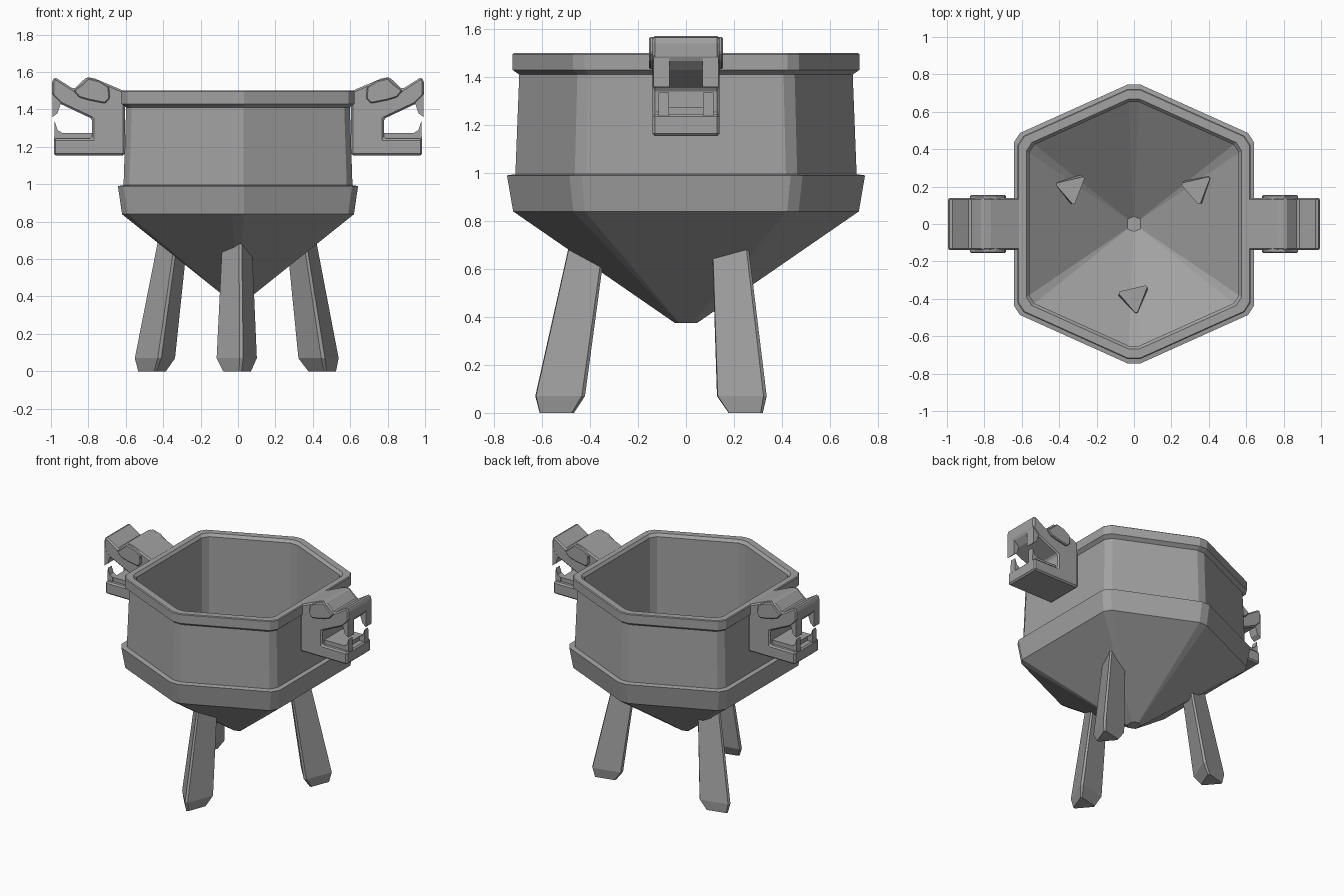
import bpy, bmesh
from mathutils import Vector

cube = bpy.data.objects.get("Cube")
if cube:
    bpy.data.objects.remove(cube, do_unlink=True)

metal = bpy.data.materials.new("grey_metal")
metal.use_nodes = True
GREY = (0.36, 0.36, 0.36, 1)
metal.diffuse_color = GREY
metal.node_tree.nodes["Principled BSDF"].inputs["Base Color"].default_value = GREY


def finish(name, bm, bevel=0, mirror=False):
    bmesh.ops.recalc_face_normals(bm, faces=bm.faces[:])
    mesh = bpy.data.meshes.new(name)
    bm.to_mesh(mesh)
    bm.free()
    mesh.materials.append(metal)
    ob = bpy.data.objects.new(name, mesh)
    bpy.context.collection.objects.link(ob)
    if bevel:
        mod = ob.modifiers.new("bevel", 'BEVEL')
        mod.width, mod.segments, mod.limit_method = bevel, 1, 'ANGLE'
    if mirror:
        ob.modifiers.new("mirror", 'MIRROR').use_axis[0] = True
    return ob


def chamfer(corners, cut):
    """Cut each corner of a polygon, giving two points per corner."""
    pts = [Vector(c) for c in corners]
    out = []
    for i, p in enumerate(pts):
        for q in (pts[i - 1], pts[(i + 1) % len(pts)]):
            out.append(p + (q - p).normalized() * cut)
    return out


def loft(name, rings):
    """Skin a list of rings and cap both ends."""
    bm = bmesh.new()
    loops = [[bm.verts.new(p) for p in ring] for ring in rings]
    for a, b in zip(loops, loops[1:]):
        for i in range(len(a)):
            j = (i + 1) % len(a)
            bm.faces.new((a[i], a[j], b[j], b[i]))
    bm.faces.new(loops[0])
    bm.faces.new(loops[-1])
    return finish(name, bm)


def slab(name, outline, y0, y1, bevel=0):
    """Extrude an x-z outline along y, with a mirrored copy on the other handle."""
    bm = bmesh.new()
    face = bm.faces.new([bm.verts.new((x, y0, z)) for x, z in outline])
    new = bmesh.ops.extrude_face_region(bm, geom=[face])["geom"]
    bmesh.ops.translate(bm, vec=(0, y1 - y0, 0),
                        verts=[v for v in new if isinstance(v, bmesh.types.BMVert)])
    return finish(name, bm, bevel, True)


# Six-sided bowl: outside, band, rim and cavity in one section
HEX = [(1, 0.735), (0, 1.185), (-1, 0.735), (-1, -0.735), (0, -1.185), (1, -0.735)]
hexagon = chamfer(HEX, 0.055)
section = [(0.04, 0.375), (0.62, 0.84), (0.642, 0.99), (0.612, 0.995), (0.598, 1.41),
           (0.622, 1.43), (0.622, 1.495), (0.617, 1.5), (0.575, 1.5), (0.56, 1.48),
           (0.56, 0.87), (0.035, 0.45)]
loft("bowl", [[(p.x * a, p.y * a, z) for p in hexagon] for a, z in section])

# Three splayed, tapered legs of triangular section
triangle = chamfer([(-0.092, 0.024), (0.078, 0.064), (0.015, -0.1)], 0.014)
for name, dx, dy in (("front_leg", 0, -1), ("back_left_leg", 0.866, 0.5),
                     ("back_right_leg", -0.866, 0.5)):
    rings = []
    for z, radius, size in ((0, 0.525, 0.95), (0.07, 0.505, 1.38), (0.76, 0.387, 0.97)):
        rings.append([(p.x * size + dx * radius, p.y * size + dy * radius, z)
                      for p in triangle])
    loft(name, rings)

# Beast-head handles
slab("handle_heads", [(0.605, 1.155), (0.985, 1.155), (0.985, 1.245), (0.78, 1.245),
                      (0.78, 1.35), (0.95, 1.43), (0.995, 1.475), (0.995, 1.55),
                      (0.98, 1.573), (0.877, 1.508), (0.81, 1.573), (0.765, 1.565),
                      (0.605, 1.497)], -0.14, 0.14, 0.01)
slab("tongues", [(0.77, 1.24), (0.94, 1.24), (0.94, 1.275), (0.77, 1.275)], -0.11, 0.11)
brow = [(0.85, 1.465), (0.80, 1.45), (0.71, 1.432), (0.685, 1.46), (0.69, 1.52),
        (0.74, 1.553), (0.80, 1.568), (0.835, 1.535), (0.88, 1.5)]
upper_fang = [(0.945, 1.44), (0.965, 1.38), (0.993, 1.358), (0.993, 1.49)]
lower_fang = [(0.94, 1.235), (0.983, 1.235), (0.98, 1.335), (0.965, 1.29), (0.94, 1.275)]
for side, s in (("left", 1), ("right", -1)):
    slab(side + "_brows", brow, s * 0.12, s * 0.155, 0.006)
    slab(side + "_upper_fangs", upper_fang, s * 0.068, s * 0.136)
    slab(side + "_lower_fangs", lower_fang, s * 0.07, s * 0.115)
